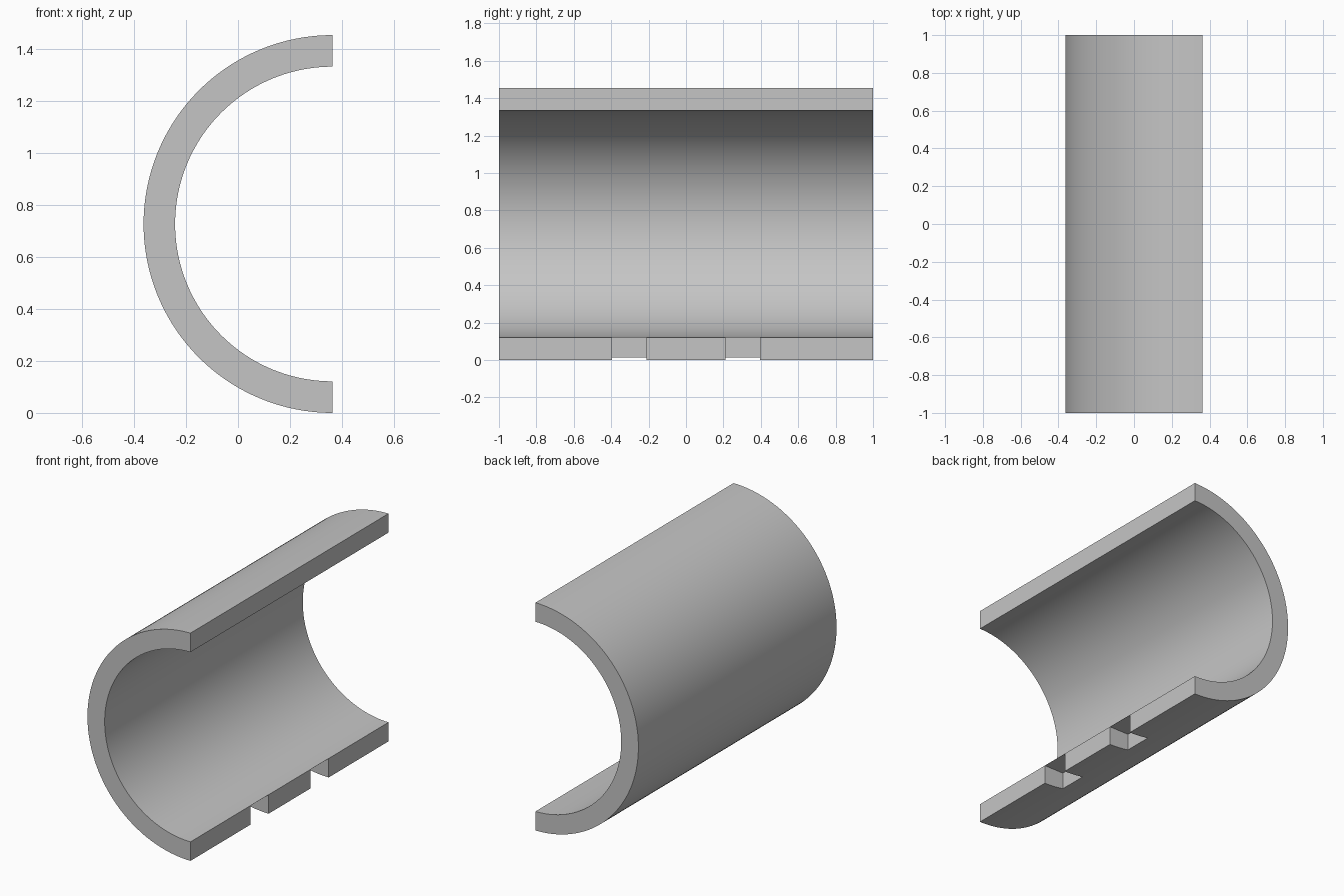
import bpy
import bmesh
from math import sin, cos, pi
from mathutils import Vector

cube = bpy.data.objects.get("Cube")
if cube:
    bpy.data.objects.remove(cube, do_unlink=True)

OUTER, INNER = 0.7275, 0.606     # shell radii
LENGTH = 2.0
SEGMENTS = 80
AXIS_X, AXIS_Z = OUTER / 2, OUTER
NOTCH_DEPTH, NOTCH_WIDTH, NOTCH_Y = 0.14, 0.185, 0.303

grey = bpy.data.materials.new("plain grey")
grey.use_nodes = True
colour = (0.56, 0.56, 0.56, 1)
grey.diffuse_color = colour
grey.node_tree.nodes["Principled BSDF"].inputs["Base Color"].default_value = colour


def make_object(name, bm):
    bmesh.ops.recalc_face_normals(bm, faces=bm.faces)
    mesh = bpy.data.meshes.new(name)
    bm.to_mesh(mesh)
    bm.free()
    obj = bpy.data.objects.new(name, mesh)
    bpy.context.collection.objects.link(obj)
    mesh.materials.append(grey)
    return obj


def arc(radius):
    """Half circle from the top rim to the bottom rim, bulging towards -x."""
    angles = [pi * i / SEGMENTS for i in range(SEGMENTS + 1)]
    return [Vector((AXIS_X - radius * sin(a), -LENGTH / 2, AXIS_Z + radius * cos(a)))
            for a in angles]


# Half-pipe shell: C-shaped profile extruded along y
bm = bmesh.new()
profile = arc(OUTER) + arc(INNER)[::-1]
face = bm.faces.new([bm.verts.new(p) for p in profile])
extruded = bmesh.ops.extrude_face_region(bm, geom=[face], use_keep_orig=True)
moved = [v for v in extruded["geom"] if isinstance(v, bmesh.types.BMVert)]
bmesh.ops.translate(bm, verts=moved, vec=(0, LENGTH, 0))
shell = make_object("half_pipe_shell", bm)

# Two notches under the lower rim, reaching up to the inner surface
bm = bmesh.new()
top, bottom = OUTER - INNER - 0.0006, -0.1
for side in (-1, 1):
    box = bmesh.ops.create_cube(bm, size=1)["verts"]
    bmesh.ops.scale(bm, verts=box, vec=(NOTCH_DEPTH * 2, NOTCH_WIDTH, top - bottom))
    bmesh.ops.translate(bm, verts=box, vec=(AXIS_X, side * NOTCH_Y, (top + bottom) / 2))
cutter = make_object("notch_cutter", bm)
cutter.hide_render = True

cut = shell.modifiers.new("notches", 'BOOLEAN')
cut.operation = 'DIFFERENCE'
cut.solver = 'EXACT'
cut.object = cutter

bpy.ops.object.select_all(action='DESELECT')
shell.select_set(True)
bpy.context.view_layer.objects.active = shell
bpy.ops.object.modifier_apply(modifier=cut.name)
bpy.data.objects.remove(cutter, do_unlink=True)

# Smooth curved walls, crisp rims
bpy.ops.object.shade_smooth_by_angle(angle=pi / 6)
